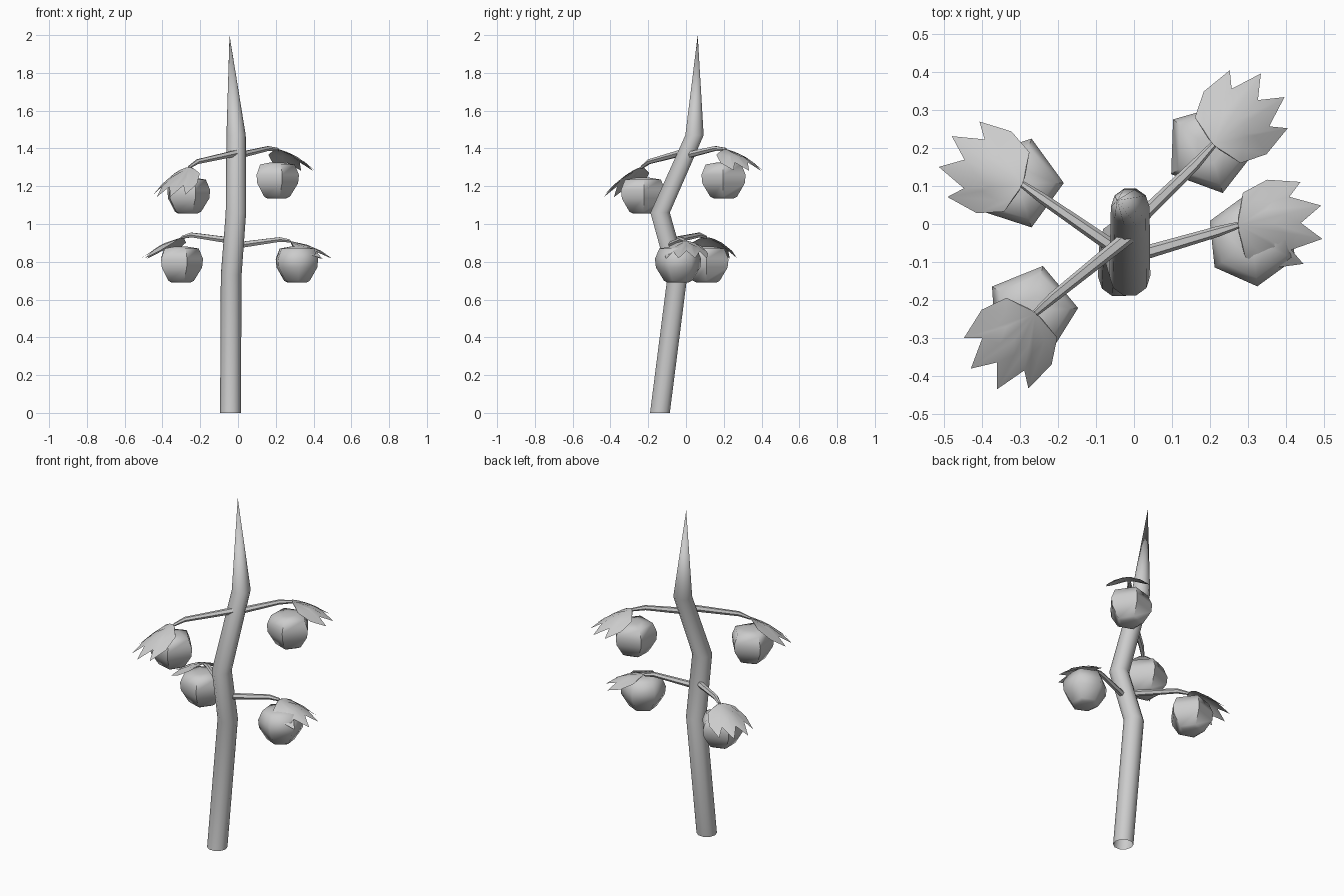
import bpy, bmesh
from math import sin, cos, pi, radians
from mathutils import Vector

if "Cube" in bpy.data.objects:
    bpy.data.objects.remove(bpy.data.objects["Cube"])


def finish(bm, name, angle):
    bmesh.ops.recalc_face_normals(bm, faces=bm.faces)
    me = bpy.data.meshes.new(name)
    bm.to_mesh(me)
    bm.free()
    ob = bpy.data.objects.new(name, me)
    bpy.context.collection.objects.link(ob)
    bpy.ops.object.select_all(action='DESELECT')
    bpy.context.view_layer.objects.active = ob
    ob.select_set(True)
    bpy.ops.object.shade_smooth_by_angle(angle=radians(angle))
    return ob


def loft(name, path, sides, normal=(0, 0, 1), phase=0, cap=False, angle=40):
    """Rings around (x, y, z, radius) points, all in planes facing normal."""
    n = Vector(normal).normalized()
    side = n.cross((0, 0, 1)) if abs(n.z) < 0.9 else Vector((1, 0, 0))
    side.normalize()
    up = n.cross(side)
    bm = bmesh.new()
    rings = []
    for x, y, z, r in path:
        angs = [phase + 2 * pi * i / sides for i in range(sides)]
        rings.append([bm.verts.new(Vector((x, y, z)) + r * (cos(a) * side + sin(a) * up))
                      for a in angs])
    for a, b in zip(rings, rings[1:]):
        for i in range(sides):
            j = (i + 1) % sides
            bm.faces.new((a[i], a[j], b[j], b[i]))
    if cap:
        bm.faces.new(rings[0])
        bm.faces.new(rings[-1])
    bmesh.ops.remove_doubles(bm, verts=bm.verts, dist=0.0005)
    return finish(bm, name, angle)


# One half of the four-lobed leaf outline: (outward, sideways)
HALF = [(0, .02), (.015, .085), (.08, .117), (.168, .108), (.137, .07), (.22, .044)]
OUTLINE = HALF + [(.165, 0)] + [(u, -v) for u, v in reversed(HALF)]


def leaf(name, base, yaw, tilt):
    """Thin drooping leaf, arched along and across."""
    c, s = cos(radians(yaw)), sin(radians(yaw))
    bm = bmesh.new()

    def vert(u, v):
        z = -tilt * u - 1.3 * u * u - 3.5 * v * v
        return bm.verts.new(Vector(base) + Vector((u * c - v * s, u * s + v * c, z)))
    centre = vert(0, 0)
    mid = [vert(u * .55, v * .55) for u, v in OUTLINE]
    rim = [vert(u, v) for u, v in OUTLINE]
    for i in range(len(OUTLINE) - 1):
        bm.faces.new((centre, mid[i], mid[i + 1]))
        bm.faces.new((mid[i], rim[i], rim[i + 1], mid[i + 1]))
    finish(bm, name, 40)


# Main stem: bent tube ending in a spike, open at the base
loft("stem", [(-.04, -.138, 0, .055), (-.036, -.045, .73, .055), (-.011, -.137, 1.06, .054),
              (-.01, .045, 1.47, .051), (-.045, .062, 2, 0)], 10)

# start, knee, leaf base, leaf yaw, leaf tilt, fruit centre, fruit turn
BRANCHES = [
    ("upper_right", (-.01, -.01, 1.36), (.16, .155, 1.40), (.21, .21, 1.395), 45, .2, (.2, .2, 1.235), 70),
    ("upper_left", (-.01, -.03, 1.375), (-.215, -.195, 1.33), (-.26, -.235, 1.30), 232, .4, (-.27, -.23, 1.155), 4),
    ("lower_right", (-.02, -.09, .885), (.22, -.02, .918), (.275, -.003, .91), 2, .1, (.312, -.042, .79), 36),
    ("lower_left", (-.02, -.085, .91), (-.245, .07, .942), (-.295, .105, .93), 157, .2, (-.308, .108, .79), 0),
]
# Fruit profile: (radius, height)
FRUIT = [(.055, -.1), (.075, -.09), (.118, -.02), (.123, .025), (.1, .08), (.04, .09)]

for name, start, knee, end, yaw, tilt, fruit, turn in BRANCHES:
    d = Vector(end) - Vector(start)
    d.z = 0
    loft(name + "_branch", [(*start, .019), (*knee, .014), (*end, .009)], 6, d, cap=True)
    leaf(name + "_leaf", end, yaw, tilt)
    fx, fy, fz = fruit
    # up-axis loft runs its ring clockwise, so the turn is negated
    loft(name + "_fruit", [(fx, fy, fz + h, r) for r, h in FRUIT], 6 if turn == 36 else 5,
         phase=radians(turn), cap=True, angle=60)
